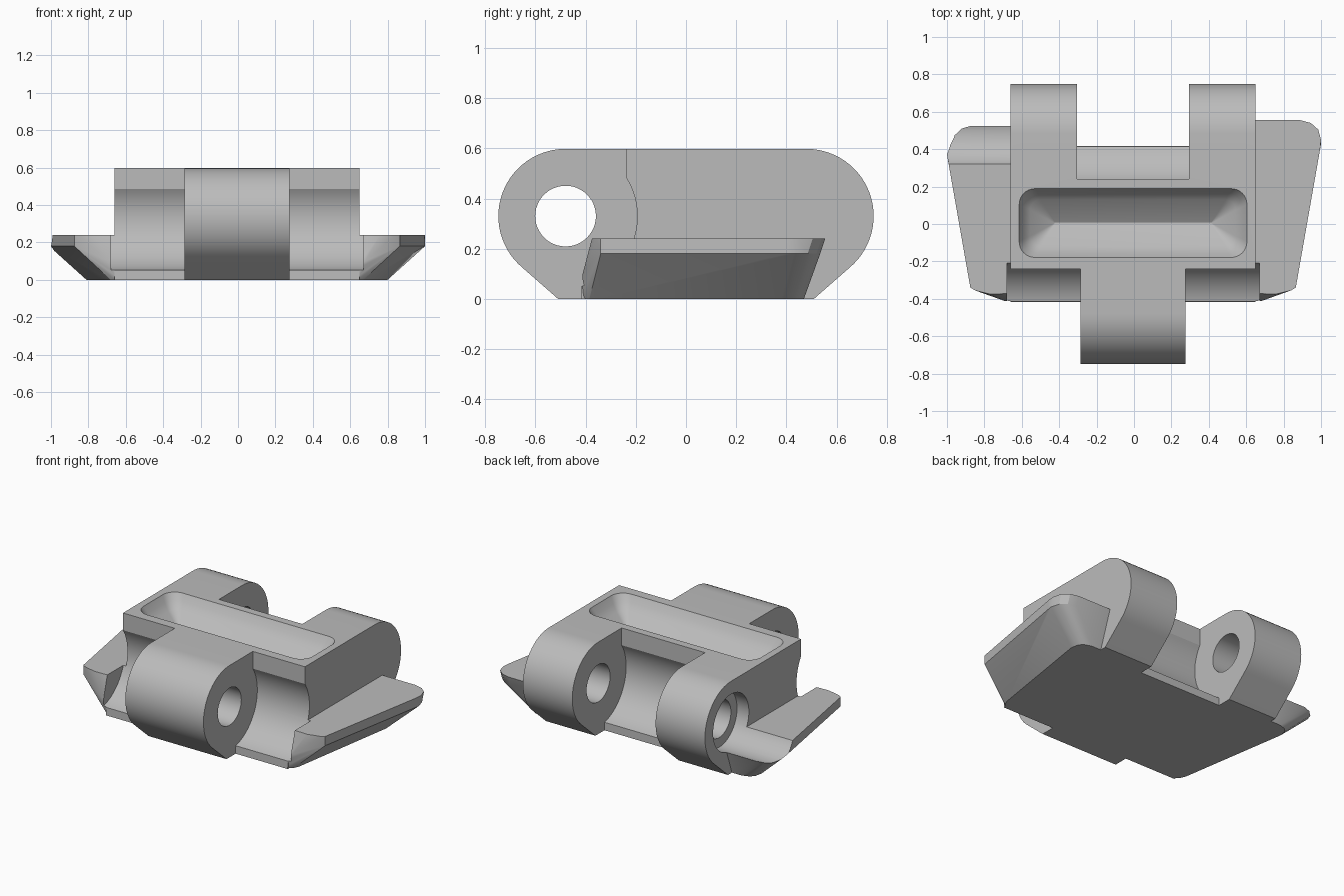
import bpy, bmesh, math
from mathutils import Vector

cube = bpy.data.objects.get("Cube")
if cube:
    bpy.data.objects.remove(cube, do_unlink=True)

MID = -0.005              # mirror plane of the link
PIN_Y, PIN_Z = 0.48, 0.33  # pin axes at y = +-PIN_Y

steel = bpy.data.materials.new("plain_grey_steel")
steel.use_nodes = True
GREY = (0.5, 0.5, 0.5, 1)
steel.diffuse_color = GREY
steel.node_tree.nodes["Principled BSDF"].inputs["Base Color"].default_value = GREY


def make(name, bm):
    bmesh.ops.recalc_face_normals(bm, faces=bm.faces)
    mesh = bpy.data.meshes.new(name)
    bm.to_mesh(mesh)
    bm.free()
    mesh.materials.append(steel)
    obj = bpy.data.objects.new(name, mesh)
    bpy.context.collection.objects.link(obj)
    return obj


def arc(cy, cz, r, a0, a1, n):
    angles = [math.radians(a0 + (a1 - a0) * i / n) for i in range(n + 1)]
    return [(cy + r * math.cos(a), cz + r * math.sin(a)) for a in angles]


def prism(name, profile, x0, x1):
    """Extrude a (y, z) profile along x."""
    bm = bmesh.new()
    face = bm.faces.new([bm.verts.new((x0, y, z)) for y, z in profile])
    ext = bmesh.ops.extrude_face_region(bm, geom=[face])
    verts = [v for v in ext["geom"] if isinstance(v, bmesh.types.BMVert)]
    bmesh.ops.translate(bm, verts=verts, vec=(x1 - x0, 0, 0))
    return make(name, bm)


def flip(profile):
    return [(-y, z) for y, z in profile]


def combine(target, tool, operation):
    """Apply a boolean and remove the tool."""
    tool.hide_render = True
    mod = target.modifiers.new("bool", "BOOLEAN")
    mod.object, mod.operation, mod.solver = tool, operation, "EXACT"
    graph = bpy.context.evaluated_depsgraph_get()
    mesh = bpy.data.meshes.new_from_object(target.evaluated_get(graph))
    target.modifiers.clear()
    target.data = mesh
    bpy.data.objects.remove(tool, do_unlink=True)


# Body: rounded ends, flat top, sloping lower corners
rear_end = [(0.51, 0)] + arc(PIN_Y, PIN_Z, 0.268, -50, 90, 28)
link = prism("track_link", rear_end + flip(rear_end)[::-1], -0.66, 0.65)


# Side wings: flat top, short rim, sloping underside
def wing(name, side):
    top = [(0.6, 0.555), (0.89, 0.555), (0.945, 0.54), (0.985, 0.505), (1, 0.45),
           (0.995, 0.40), (0.865, -0.34), (0.84, -0.355), (0.76, -0.375), (0.6, -0.37)]
    rim = [(0.89, 0.535), (0.945, 0.52), (0.985, 0.485), (1, 0.43), (0.995, 0.40),
           (0.865, -0.34)]
    base = [(0.6, 0.47), (0.72, 0.47), (0.765, 0.455), (0.79, 0.43), (0.80, 0.38),
            (0.685, -0.35), (0.67, -0.385), (0.64, -0.41), (0.6, -0.415)]
    front = [(0.68, -0.412)]
    bm = bmesh.new()
    for points, z in ((top, 0.24), (rim, 0.18), (front, 0.10), (base, 0)):
        for x, y in points:
            bm.verts.new((x if side > 0 else 2 * MID - x, y, z))
    bmesh.ops.convex_hull(bm, input=bm.verts)
    bmesh.ops.dissolve_limit(bm, angle_limit=0.01, verts=bm.verts, edges=bm.edges)
    return make(name, bm)


for side in (1, -1):
    combine(link, wing("side_wing", side), "UNION")

# Clearance for the neighbouring lugs: two at the front, one at the rear
clear = arc(PIN_Y, PIN_Z, 0.286, 147, 257, 24)
clear = [(0.9, 0.8), (0.24, 0.8)] + clear + [(0.42, -0.1), (0.9, -0.1)]
for x0, x1 in ((-0.68, -0.287), (0.275, 0.67)):
    combine(link, prism("front_clearance", flip(clear), x0, x1), "DIFFERENCE")
combine(link, prism("rear_clearance", clear, -0.305, 0.295), "DIFFERENCE")

# Pin holes, and the open bore on the right wing
for y, r, x0, x1 in ((-PIN_Y, 0.121, -0.5, 0.5), (PIN_Y, 0.184, -1.2, -0.575),
                     (PIN_Y, 0.121, -0.8, 0.55)):
    combine(link, prism("pin_bore", arc(y, PIN_Z, r, 0, 352.5, 47), x0, x1), "DIFFERENCE")


# Top pocket: rounded rectangle narrowing to a keel line
def pocket():
    def loop(hx, hy, r, z):
        pts = []
        for k, (sx, sy) in enumerate(((1, 1), (-1, 1), (-1, -1), (1, -1))):
            for i in range(9):
                a = math.radians(90 * k + 90 * i / 8)
                pts.append(bm.verts.new((MID + sx * (hx - r) + r * math.cos(a),
                                         0.005 + sy * (hy - r) + r * math.sin(a), z)))
        return pts

    bm = bmesh.new()
    loops = [loop(0.61, 0.185, 0.085, 0.7), loop(0.61, 0.185, 0.085, 0.6),
             loop(0.585, 0.16, 0.075, 0.555), loop(0.55, 0.125, 0.055, 0.515),
             loop(0.42, 0.003, 0.002, 0.44)]
    n = len(loops[0])
    for a, b in zip(loops, loops[1:]):
        for i in range(n):
            j = (i + 1) % n
            bm.faces.new((a[i], a[j], b[j], b[i]))
    bm.faces.new(loops[0])
    bm.faces.new(loops[-1])
    return make("top_pocket", bm)


combine(link, pocket(), "DIFFERENCE")

# Smooth the curved surfaces, keep the edges sharp
bpy.ops.object.select_all(action="DESELECT")
link.select_set(True)
bpy.context.view_layer.objects.active = link
bpy.ops.object.shade_smooth_by_angle(angle=math.radians(25))
